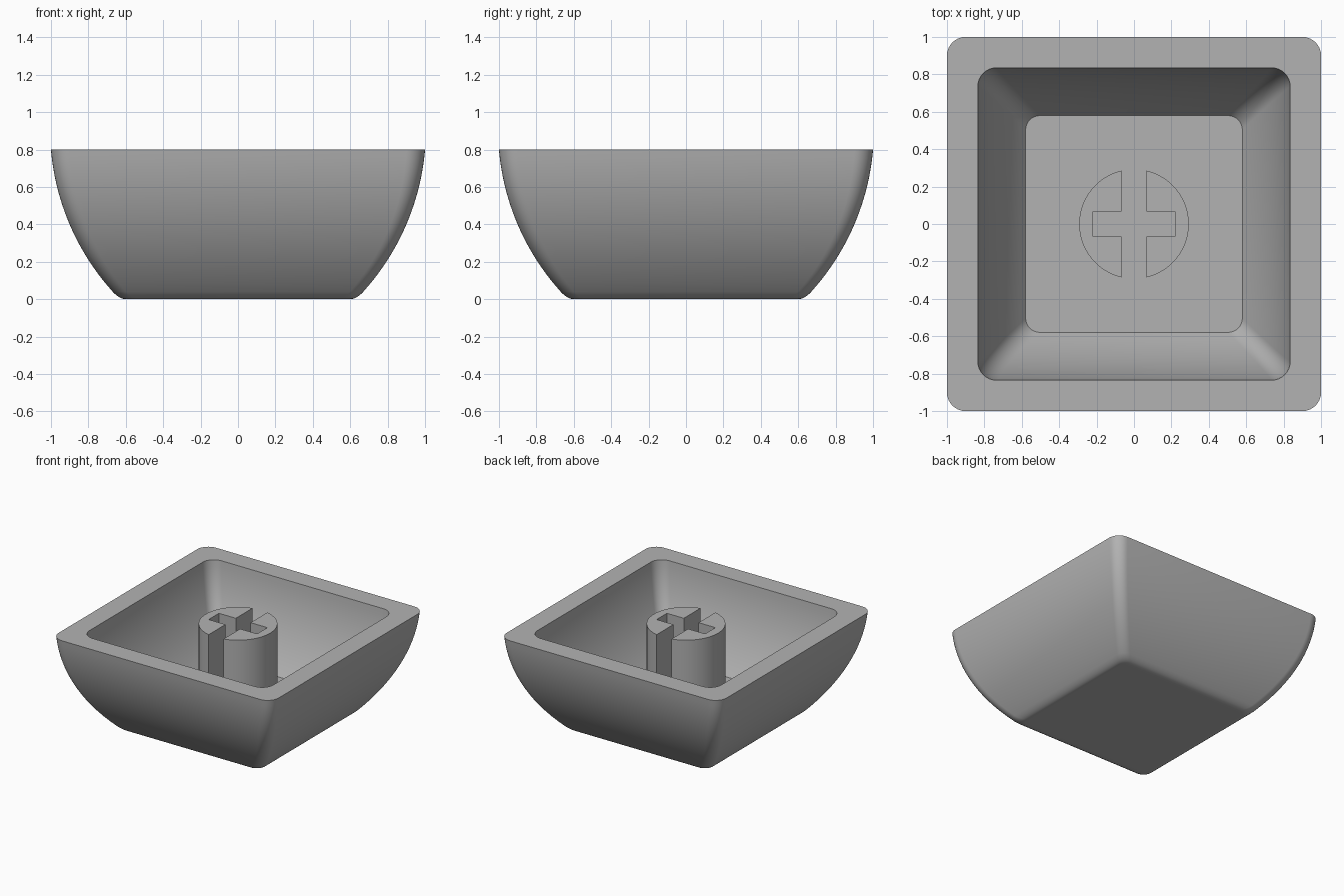
import bpy, bmesh, math

cube = bpy.data.objects.get("Cube")
if cube:
    bpy.data.objects.remove(cube, do_unlink=True)

HEIGHT, FLOOR, WALL = 0.8, 0.13, 0.165

grey = bpy.data.materials.new("matte_grey")
grey.use_nodes = True
colour = (0.45, 0.45, 0.45, 1)
grey.diffuse_color = colour
grey.node_tree.nodes["Principled BSDF"].inputs["Base Color"].default_value = colour


def finish(bm, name):
    """Turn a bmesh into a smooth shaded object with sharp creases."""
    bmesh.ops.recalc_face_normals(bm, faces=bm.faces)
    mesh = bpy.data.meshes.new(name)
    bm.to_mesh(mesh)
    bm.free()
    mesh.materials.append(grey)
    obj = bpy.data.objects.new(name, mesh)
    bpy.context.collection.objects.link(obj)
    bpy.ops.object.select_all(action="DESELECT")
    obj.select_set(True)
    bpy.context.view_layer.objects.active = obj
    bpy.ops.object.shade_smooth_by_angle(angle=math.radians(30))
    return obj


def rounded_square(bm, half, radius, z, steps=8):
    """Ring of vertices around a square with round corners."""
    ring = []
    for corner in range(4):
        middle = math.radians(45 + 90 * corner)
        cx = math.copysign(half - radius, math.cos(middle))
        cy = math.copysign(half - radius, math.sin(middle))
        for i in range(steps + 1):
            a = math.radians(90 * (corner + i / steps))
            ring.append(bm.verts.new((cx + radius * math.cos(a),
                                      cy + radius * math.sin(a), z)))
    return ring


def wall_x(z):
    """Half width of the bowed outer wall at a height."""
    return math.sqrt(1.3 ** 2 - (z - 0.911) ** 2) - 0.295


def corner_radius(z):
    return 0.07 + 0.03 * z / HEIGHT


# Section: flat base, rounded base edge, bowed outer wall, rim, inner wall
section = [(0.57, 0, 0.06)]
start, bend, end = (0.6, 0), (wall_x(0), 0), (wall_x(0.04), 0.04)
for i in range(7):
    t = i / 6
    x, z = [(1 - t) ** 2 * s + 2 * t * (1 - t) * b + t * t * e
            for s, b, e in zip(start, bend, end)]
    section.append((x, z, 0.07))
for i in range(1, 17):
    z = 0.04 + (HEIGHT - 0.04) * i / 16
    section.append((wall_x(z), z, corner_radius(z)))
for i in range(15):
    z = HEIGHT + (FLOOR - HEIGHT) * i / 14
    section.append((wall_x(z) - WALL, z, corner_radius(z)))

# Hollow shell
bm = bmesh.new()
rings = [rounded_square(bm, x, r, z) for x, z, r in section]
for low, high in zip(rings, rings[1:]):
    for i in range(len(low)):
        j = (i + 1) % len(low)
        bm.faces.new((low[i], low[j], high[j], high[i]))
bm.faces.new(rings[0])
bm.faces.new(rings[-1])
finish(bm, "cap_shell")

# Split round stem with a cross-shaped slot
RADIUS, SLOT, ARM = 0.293, 0.067, 0.22
spread = math.acos(SLOT / RADIUS)
outline = [(RADIUS * math.cos(a), RADIUS * math.sin(a))
           for a in (spread * (i / 16 - 1) for i in range(33))]
outline += [(SLOT, SLOT), (ARM, SLOT), (ARM, -SLOT), (SLOT, -SLOT)]
for side, name in ((1, "stem_left"), (-1, "stem_right")):
    bm = bmesh.new()
    base = bm.faces.new([bm.verts.new((side * x, y, FLOOR)) for x, y in outline])
    top = bmesh.ops.extrude_face_region(bm, geom=[base], use_keep_orig=True)["geom"]
    bmesh.ops.translate(bm, vec=(0, 0, HEIGHT - FLOOR),
                        verts=[v for v in top if isinstance(v, bmesh.types.BMVert)])
    finish(bm, name)
